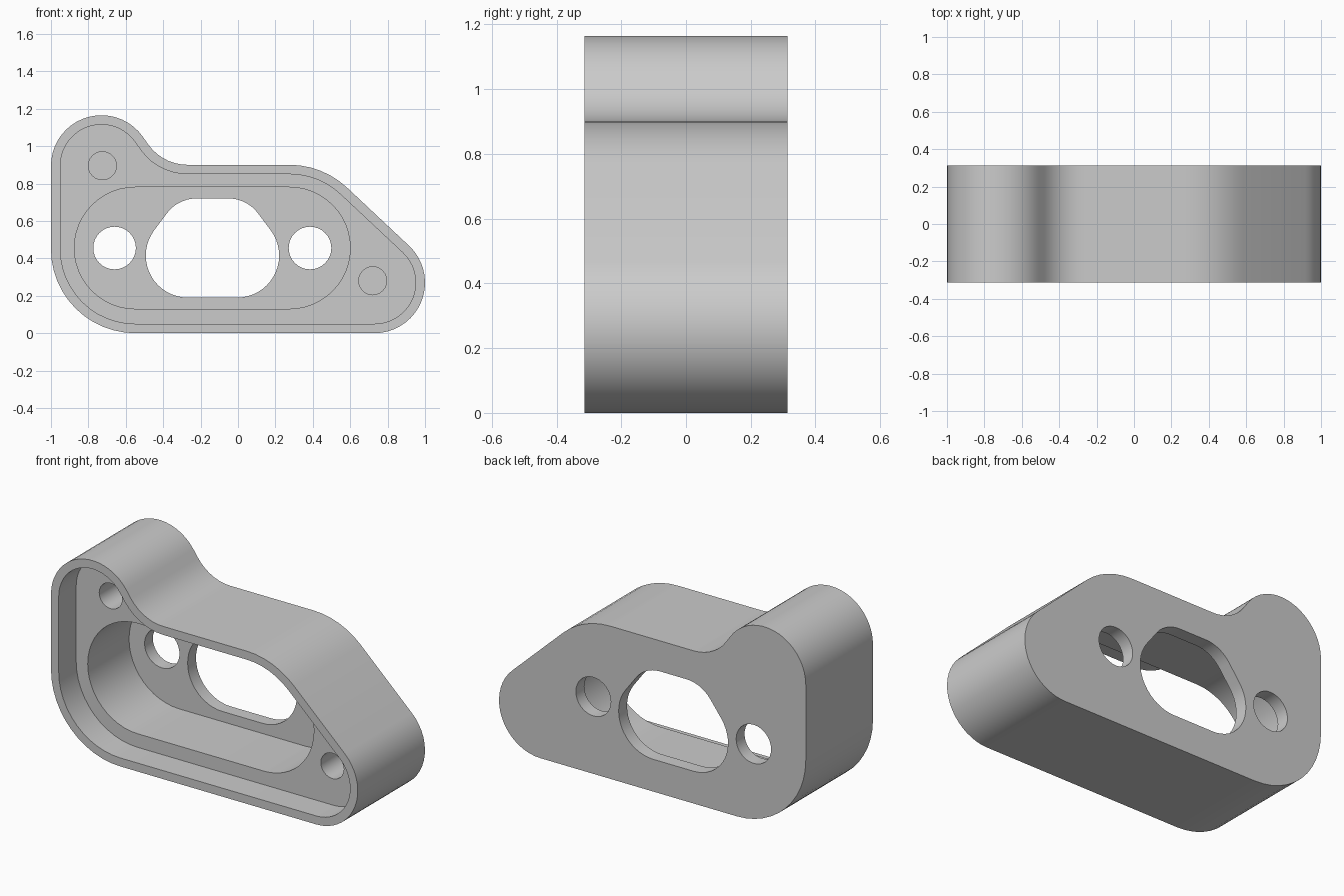
import bpy, bmesh, math
from mathutils import Vector

if "Cube" in bpy.data.objects:
    bpy.data.objects.remove(bpy.data.objects["Cube"])

FRONT, BACK = -0.313, 0.313
LEDGE_Y, FLOOR_Y = -0.15, 0.235


def belt(circles, inset=0.0):
    """Counterclockwise outline of arcs joined by tangent lines.
    Each circle is (x, z, radius); a negative radius is a concave fillet."""
    cs = [(Vector((x, z)), r - inset) for x, z, r in circles]
    n = len(cs)
    angles = []
    for i in range(n):
        (c1, r1), (c2, r2) = cs[i], cs[(i + 1) % n]
        d = c2 - c1
        k = max(-1.0, min(1.0, (r1 - r2) / d.length))
        u = d.normalized()
        normal = u * k + Vector((u.y, -u.x)) * math.sqrt(1 - k * k)
        angles.append(math.atan2(normal.y, normal.x))
    points = []
    for i, (c, r) in enumerate(cs):
        start, sweep = angles[i - 1], (angles[i] - angles[i - 1]) % math.tau
        if r < 0:
            sweep -= math.tau
        steps = max(2, round(abs(sweep) / math.radians(7.5)))
        for s in range(steps + 1):
            a = start + sweep * s / steps
            p = c + Vector((math.cos(a), math.sin(a))) * r
            if not points or (p - points[-1]).length > 1e-4:
                points.append(p)
    return points


def circle(x, z, r, n=32):
    return [Vector((x + r * math.cos(math.tau * i / n), z + r * math.sin(math.tau * i / n)))
            for i in range(n)]


def prism(name, points, y0, y1):
    bm = bmesh.new()
    face = bm.faces.new([bm.verts.new((p.x, y0, p.y)) for p in points])
    ext = bmesh.ops.extrude_face_region(bm, geom=[face], use_keep_orig=True)
    verts = [g for g in ext["geom"] if isinstance(g, bmesh.types.BMVert)]
    bmesh.ops.translate(bm, verts=verts, vec=(0, y1 - y0, 0))
    bmesh.ops.recalc_face_normals(bm, faces=bm.faces)
    mesh = bpy.data.meshes.new(name)
    bm.to_mesh(mesh)
    bm.free()
    obj = bpy.data.objects.new(name, mesh)
    bpy.context.collection.objects.link(obj)
    return obj


# Outer housing: four rounded corners and one concave fillet
outline = [(-0.55, 0.45, 0.45), (0.73, 0.27, 0.27), (0.275, 0.45, 0.45),
           (-0.27, 1.157, -0.257), (-0.73, 0.895, 0.27)]
housing = prism("housing", belt(outline), FRONT, BACK)

# Shallow rim pocket, deep slot cavity, centre window
cutters = [
    prism("rim_pocket_cutter", belt(outline, 0.05), FRONT - 0.1, LEDGE_Y),
    prism("cavity_cutter", belt([(-0.55, 0.455, 0.325), (0.275, 0.455, 0.325)]),
          FRONT - 0.2, FLOOR_Y),
    prism("window_cutter", belt([(-0.268, 0.415, 0.225), (-0.005, 0.415, 0.225),
                                 (-0.05, 0.525, 0.195), (-0.223, 0.525, 0.195)]),
          FRONT - 0.3, BACK + 0.1),
]
# Through holes in the floor
for x in (-0.66, 0.385):
    cutters.append(prism("through_hole_cutter", circle(x, 0.455, 0.114), 0.0, BACK + 0.2))
# Blind screw holes in the ledge
for x, z in ((-0.725, 0.895), (0.72, 0.28)):
    cutters.append(prism("screw_hole_cutter", circle(x, z, 0.075, 24), FRONT - 0.15, 0.15))

bpy.context.view_layer.objects.active = housing
housing.select_set(True)
for cutter in cutters:
    cutter.hide_render = True
    mod = housing.modifiers.new("cut", 'BOOLEAN')
    mod.operation = 'DIFFERENCE'
    mod.solver = 'EXACT'
    mod.object = cutter
    bpy.ops.object.modifier_apply(modifier=mod.name)
    bpy.data.objects.remove(cutter)

bpy.ops.object.shade_smooth_by_angle(angle=math.radians(30))
